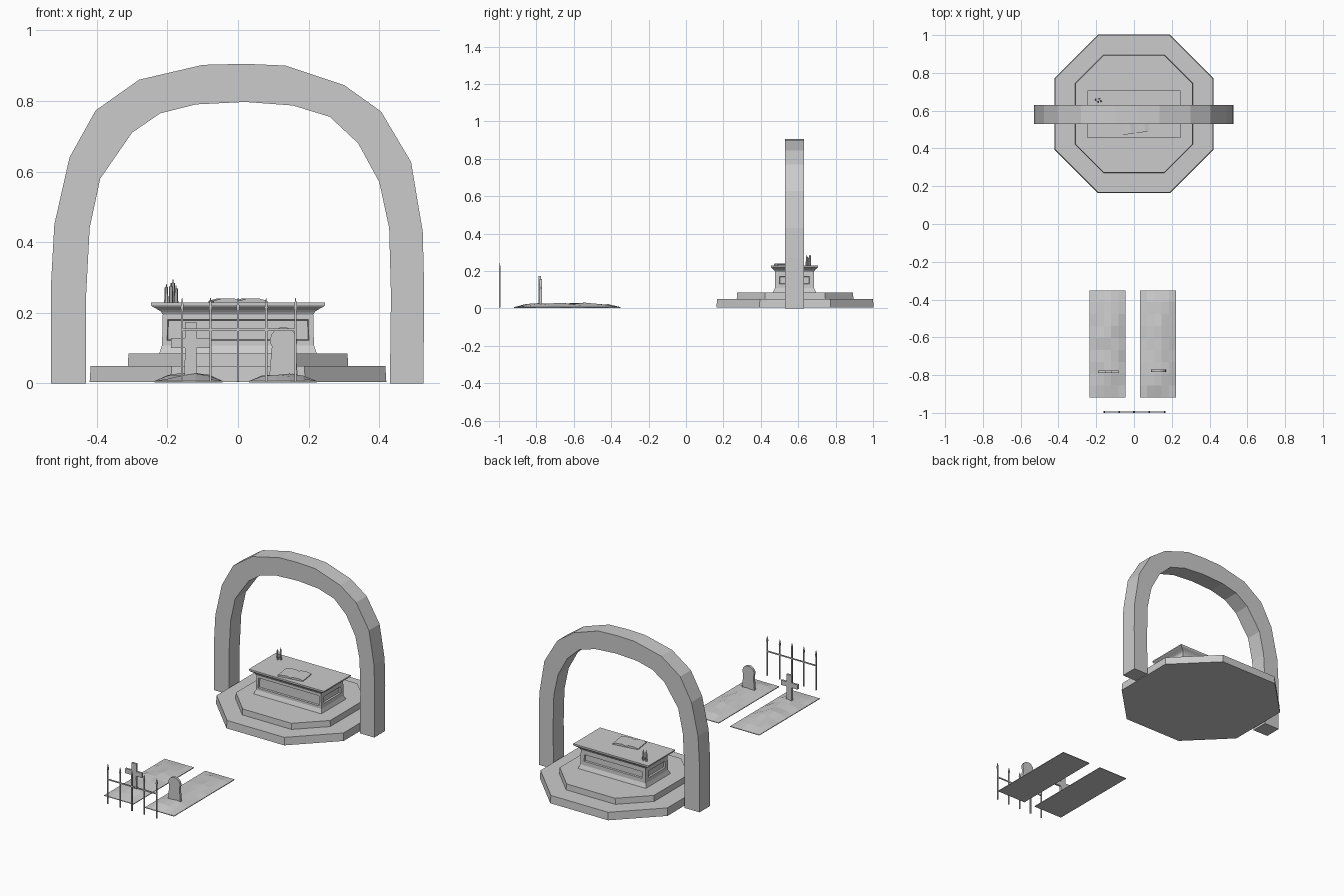
import bpy, bmesh, math, random
from mathutils import Matrix, Vector

if "Cube" in bpy.data.objects:
    bpy.data.objects.remove(bpy.data.objects["Cube"])

random.seed(4)


def finish(name, bm):
    bmesh.ops.recalc_face_normals(bm, faces=bm.faces[:])
    me = bpy.data.meshes.new(name)
    bm.to_mesh(me)
    bm.free()
    ob = bpy.data.objects.new(name, me)
    bpy.context.collection.objects.link(ob)
    return ob


def loft(rings):
    """Closed solid through rings of points; returns bmesh and side faces per level."""
    bm = bmesh.new()
    vs = [[bm.verts.new(p) for p in r] for r in rings]
    n = len(vs[0])
    levels = []
    for a, b in zip(vs, vs[1:]):
        levels.append([bm.faces.new((a[i], a[(i + 1) % n], b[(i + 1) % n], b[i])) for i in range(n)])
    bm.faces.new(vs[0])
    bm.faces.new(vs[-1])
    return bm, levels


def prism(name, outline, y0, y1):
    """Front-view outline (x, z) given depth along y."""
    return finish(name, loft([[(x, y, z) for x, z in outline] for y in (y0, y1)])[0])


def rect(hx, hy, z, cy=0.58):
    return [(-hx, cy - hy, z), (hx, cy - hy, z), (hx, cy + hy, z), (-hx, cy + hy, z)]


def octagon(h, s, z, cy=0.583):
    pts = [(s, -h), (h, -s), (h, s), (s, h), (-s, h), (-h, s), (-h, -s), (-s, -h)]
    return [(x, y + cy, z) for x, y in pts]


# Stone arch
outer = [(-.53, 0), (-.53, .27), (-.52, .45), (-.477, .64), (-.403, .773), (-.28, .86), (-.10, .902), (.02, .905),
         (.135, .90), (.30, .845), (.405, .77), (.49, .627), (.523, .43), (.527, .27), (.525, 0)]
inner = [(-.43, 0), (-.43, .25), (-.42, .44), (-.39, .58), (-.30, .71), (-.22, .765), (-.12, .79), (.02, .797),
         (.155, .787), (.26, .755), (.34, .68), (.40, .57), (.428, .44), (.433, .25), (.43, 0)]
prism("stone_arch", outer + inner[::-1], .53, .63)

# Two octagonal steps
finish("lower_step", loft([octagon(.42, .19, .004), octagon(.417, .188, .05)])[0])
finish("upper_step", loft([octagon(.312, .162, .048), octagon(.31, .16, .085)])[0])

# Altar body with flared foot and recessed panels
bm, levels = loft([rect(.223, .116, .085), rect(.215, .105, .108), rect(.213, .103, .195), rect(.218, .108, .203)])
for f in levels[1]:
    bmesh.ops.inset_region(bm, faces=[f], thickness=.014)
    bmesh.ops.inset_region(bm, faces=[f], thickness=.02)
    bmesh.ops.inset_region(bm, faces=[f], thickness=.003, depth=-.01)
finish("altar_body", bm)

# Altar slab
finish("altar_slab", loft([rect(.213, .105, .2), rect(.225, .112, .208), rect(.243, .124, .218),
                           rect(.247, .126, .222), rect(.247, .126, .229)])[0])

# Open book
book = [(-.077, .0), (.077, .0), (.077, .005), (.055, .011), (.02, .012), (0, .006),
        (-.02, .012), (-.055, .011), (-.077, .005)]
ob = prism("open_book", book, -.05, .05)
ob.data.transform(Matrix.Translation((0, .53, .229)) @ Matrix.Rotation(math.radians(8), 4, 'Z'))

# Candles
for i, (x, y, top) in enumerate([(-.203, .66, .272), (-.184, .663, .284), (-.19, .645, .275), (-.175, .652, .268)]):
    ring = lambda r, z: [(x + r * math.cos(a * math.pi / 3), y + r * math.sin(a * math.pi / 3), z) for a in range(6)]
    finish(f"candle_{i}", loft([ring(.006, .228), ring(.005, top), ring(.0015, top + .002), ring(.0012, top + .01)])[0])

# Grave mounds: low uneven soil with a flat underside
NX, NY = 5, 9
for side, cx in (("left", -.14), ("right", .127)):
    bm = bmesh.new()
    grid = []
    for j in range(NY + 1):
        row = []
        for i in range(NX + 1):
            u, v = i / NX, j / NY
            edge = i in (0, NX) or j in (0, NY)
            h = .007 if edge else .009 + .017 * math.sin(math.pi * u) * math.sin(math.pi * v) ** .5 + random.uniform(-.004, .007)
            row.append(bm.verts.new((cx - .096 + .192 * u, -.919 + .568 * v, h)))
        grid.append(row)
    for j in range(NY):
        for i in range(NX):
            bm.faces.new((grid[j][i], grid[j][i + 1], grid[j + 1][i + 1], grid[j + 1][i]))
    rim = [e for e in bm.edges if e.is_boundary]
    low = bmesh.ops.extrude_edge_only(bm, edges=rim)["geom"]
    for v in low:
        if isinstance(v, bmesh.types.BMVert):
            v.co.z = .003
    bmesh.ops.contextual_create(bm, geom=[e for e in low if isinstance(e, bmesh.types.BMEdge) and e.is_boundary])
    finish(f"{side}_grave_mound", bm)

# Grave markers
prism("grave_cross", [(-.152, .01), (-.115, .01), (-.118, .101), (-.08, .101), (-.08, .129), (-.117, .129),
                      (-.117, .174), (-.15, .174), (-.15, .129), (-.19, .129), (-.19, .101), (-.15, .101)], -.788, -.776)
prism("headstone", [(.088, .01), (.17, .01), (.166, .06), (.163, .105), (.168, .118), (.164, .138), (.153, .151),
                    (.14, .158), (.118, .158), (.105, .151), (.094, .138), (.09, .118), (.096, .105), (.092, .06)],
      -.783, -.769)

# Iron fence: spear-tipped pickets and one rail
for i, x in enumerate((-.158, -.078, 0, .08, .163)):
    sq = lambda r, z: [(x + a * r, -.9955 + b * r, z) for a, b in ((-1, -1), (1, -1), (1, 1), (-1, 1))]
    finish(f"fence_picket_{i}", loft([sq(.003, .006), sq(.003, .205), sq(.0045, .215), sq(.0008, .242)])[0])
prism("fence_rail", [(-.16, .148), (.165, .148), (.165, .155), (-.16, .155)], -.998, -.993)
